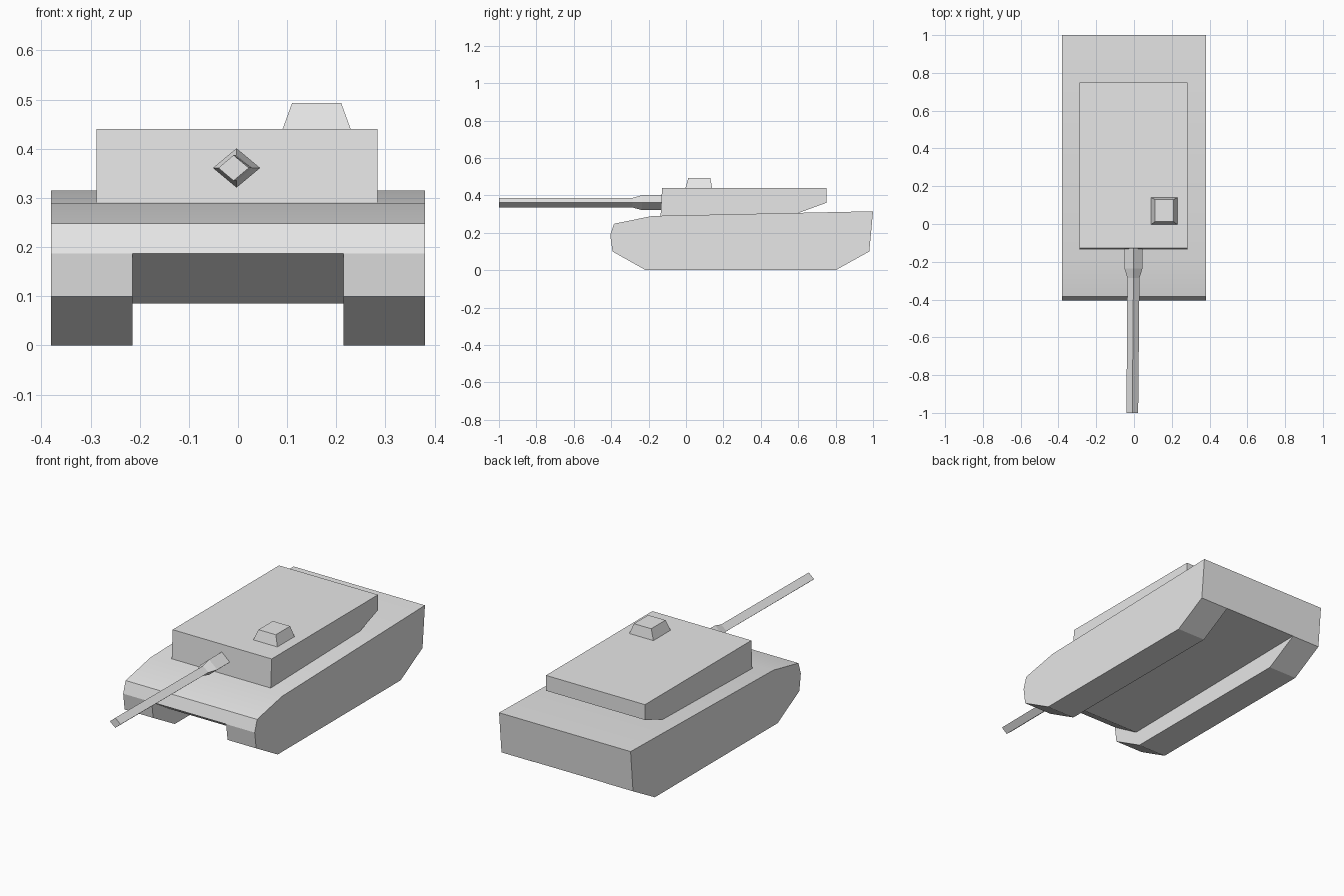
import bpy, bmesh, math

default = bpy.data.objects.get("Cube")
if default:
    bpy.data.objects.remove(default, do_unlink=True)

grey = bpy.data.materials.new("plain grey")
grey.use_nodes = True
grey.diffuse_color = (0.8, 0.8, 0.8, 1)
grey.node_tree.nodes["Principled BSDF"].inputs["Base Color"].default_value = (0.8, 0.8, 0.8, 1)


def loft(name, rings):
    """Solid skinned through rings of equal point count, capped at both ends."""
    bm = bmesh.new()
    loops = [[bm.verts.new(p) for p in ring] for ring in rings]
    n = len(loops[0])
    for a, b in zip(loops, loops[1:]):
        for i in range(n):
            j = (i + 1) % n
            bm.faces.new((a[i], a[j], b[j], b[i]))
    bm.faces.new(loops[0])
    bm.faces.new(loops[-1])
    bmesh.ops.recalc_face_normals(bm, faces=bm.faces)
    mesh = bpy.data.meshes.new(name)
    bm.to_mesh(mesh)
    bm.free()
    mesh.materials.append(grey)
    obj = bpy.data.objects.new(name, mesh)
    bpy.context.collection.objects.link(obj)
    return obj


def side_prism(name, profile, x0, x1):
    """Extrude a (y, z) side profile across the width."""
    return loft(name, [[(x, y, z) for y, z in profile] for x in (x0, x1)])


def activate(obj):
    bpy.ops.object.select_all(action='DESELECT')
    obj.select_set(True)
    bpy.context.view_layer.objects.active = obj


# Hull with the running gear as one silhouette
hull = side_prism("hull", [
    (-0.215, 0.0), (0.80, 0.0), (0.98, 0.10), (1.0, 0.315),
    (-0.18, 0.29), (-0.385, 0.248), (-0.405, 0.187), (-0.393, 0.10)], -0.38, 0.38)

# Channel under the belly, leaving a track block on each side
channel = side_prism("belly_channel", [
    (-0.55, -0.1), (1.2, -0.1), (1.2, 0.104), (0.98, 0.101),
    (-0.24, 0.085), (-0.405, 0.187), (-0.55, 0.277)], -0.215, 0.215)
cut = hull.modifiers.new("belly cut", 'BOOLEAN')
cut.operation = 'DIFFERENCE'
cut.solver = 'EXACT'
cut.object = channel
activate(hull)
bpy.ops.object.modifier_apply(modifier=cut.name)
bpy.data.objects.remove(channel, do_unlink=True)
bpy.ops.object.shade_smooth_by_angle(angle=math.radians(20))

# Turret with an undercut rear overhang
side_prism("turret", [
    (-0.136, 0.286), (0.59, 0.302), (0.75, 0.36),
    (0.75, 0.44), (-0.128, 0.44)], -0.288, 0.284)

# Hatch cupola: a tapered block on the left of the roof
loft("cupola", [
    [(x, y, z) for x, y in ((x0, y0), (x1, y0), (x1, y1), (x0, y1))]
    for x0, x1, y0, y1, z in ((0.09, 0.23, -0.003, 0.14, 0.438),
                              (0.11, 0.21, 0.012, 0.130, 0.493))])

# Gun: four-sided barrel with a thicker sleeve at the turret
gun_sections = [  # y, centre x, half width, half height
    (-0.10, -0.003, 0.048, 0.040), (-0.235, -0.003, 0.048, 0.040),
    (-0.285, -0.003, 0.032, 0.026), (-1.0, -0.009, 0.031, 0.026)]
loft("gun_barrel", [
    [(cx + w * math.cos(k * math.pi / 2), y, 0.361 + h * math.sin(k * math.pi / 2))
     for k in range(4)] for y, cx, w, h in gun_sections])
